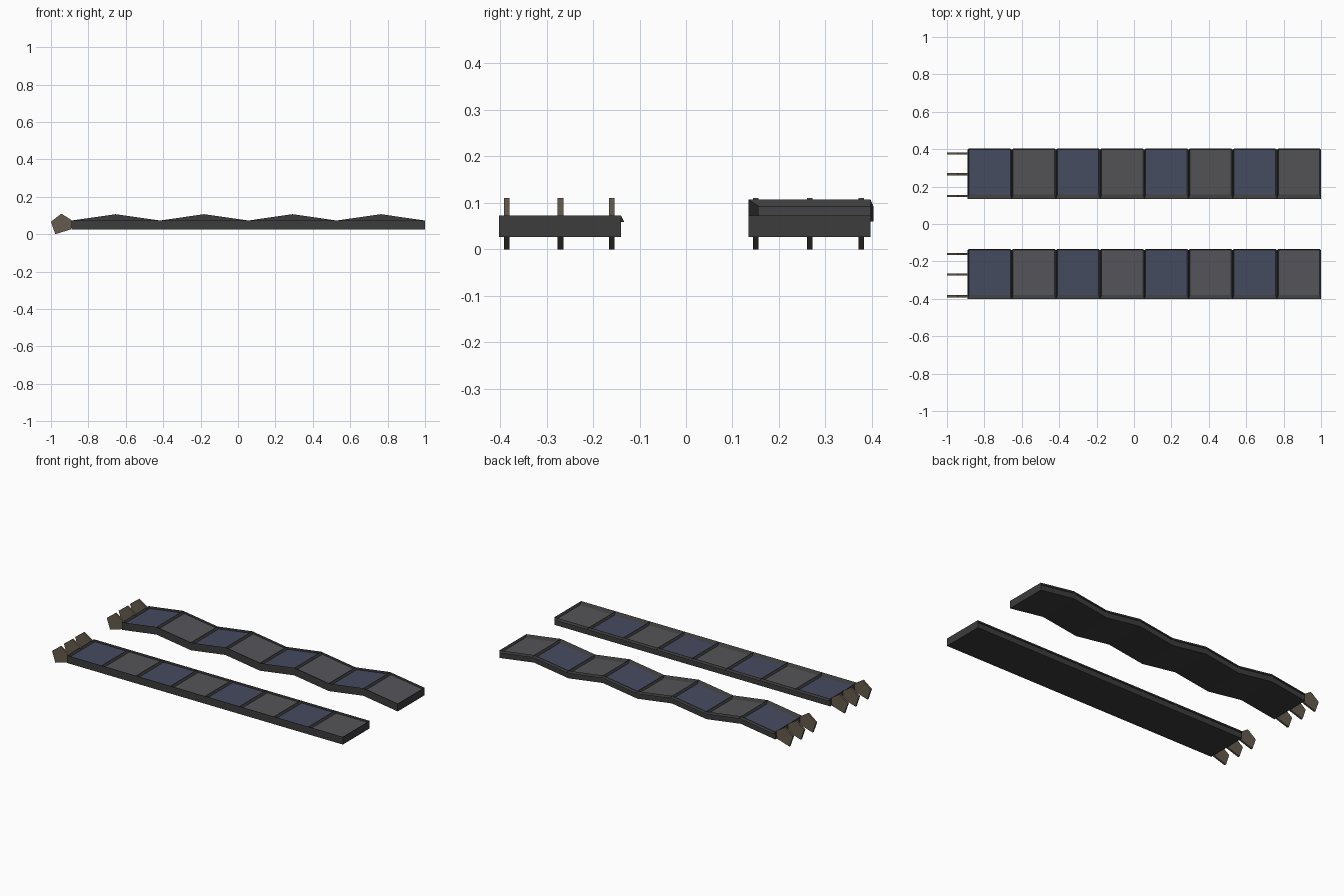
import bpy, bmesh

if "Cube" in bpy.data.objects:
    bpy.data.objects.remove(bpy.data.objects["Cube"])

def material(name, rgb):
    m = bpy.data.materials.new(name)
    m.diffuse_color = (*rgb, 1)
    m.use_nodes = True
    m.node_tree.nodes["Principled BSDF"].inputs["Base Color"].default_value = m.diffuse_color
    return m

FRAME = material("dark_frame", (0.045, 0.045, 0.045))
BLUE = material("blue_panel", (0.06, 0.07, 0.115))
GREY = material("grey_panel", (0.09, 0.09, 0.1))
CLAW = material("brown_claw", (0.13, 0.105, 0.075))

SEGMENTS = 8
X0, X1 = -0.89, 1.0
STEP = (X1 - X0) / SEGMENTS

def finish(name, bm, mats):
    me = bpy.data.meshes.new(name)
    bm.to_mesh(me)
    bm.free()
    for m in mats:
        me.materials.append(m)
    ob = bpy.data.objects.new(name, me)
    bpy.context.collection.objects.link(ob)
    return ob

def strip(name, y0, y1, wave):
    """Segmented slab; every other joint is lifted by `wave`, each top has a skewed recess."""
    bm = bmesh.new()
    rings = []
    for i in range(SEGMENTS + 1):
        x, dz = X0 + i * STEP, wave * (i % 2)
        rings.append([bm.verts.new((x, y, z + dz)) for y, z in
                      ((y0, 0.026), (y1, 0.026), (y1, 0.073), (y0, 0.073))])
    tops = []
    for a, b in zip(rings, rings[1:]):
        for k in range(4):
            n = (k + 1) % 4
            f = bm.faces.new((a[k], a[n], b[n], b[k]))
            if k == 2:
                tops.append(f)
    bm.faces.new(rings[0])
    bm.faces.new(rings[-1])
    bmesh.ops.recalc_face_normals(bm, faces=bm.faces)
    # recessed panels, floors shifted towards +y
    bmesh.ops.inset_individual(bm, faces=tops, thickness=0.011, depth=0)
    for i, f in enumerate(tops):
        f.material_index = 1 + i % 2
        for v in f.verts:
            v.co.y += 0.0145
            v.co.z -= 0.014
    return finish(name, bm, (FRAME, BLUE, GREY))

def claw(name, y, t=0.012):
    """Thin five-sided plate at the strip's left end."""
    profile = ((-0.944, 0.11), (-0.885, 0.072), (-0.893, 0.026), (-0.977, 0.0), (-1.0, 0.067))
    bm = bmesh.new()
    face = bm.faces.new([bm.verts.new((x, y - t / 2, z)) for x, z in profile])
    ext = bmesh.ops.extrude_face_region(bm, geom=[face])
    for g in ext["geom"]:
        if isinstance(g, bmesh.types.BMVert):
            g.co.y += t
    # close the near side if the extrusion consumed the starting face
    if any(e.is_boundary for e in bm.edges):
        bmesh.ops.holes_fill(bm, edges=[e for e in bm.edges if e.is_boundary])
    bmesh.ops.recalc_face_normals(bm, faces=bm.faces)
    return finish(name, bm, (CLAW,))

# flat strip in front, folded strip behind
strip("front_strip", -0.402, -0.14, 0.0)
strip("back_strip", 0.135, 0.397, 0.034)

# three claws on the end of each strip
for side, ys in (("front", (-0.386, -0.27, -0.16)), ("back", (0.15, 0.266, 0.377))):
    for i, y in enumerate(ys):
        claw(f"{side}_claw_{i + 1}", y)
